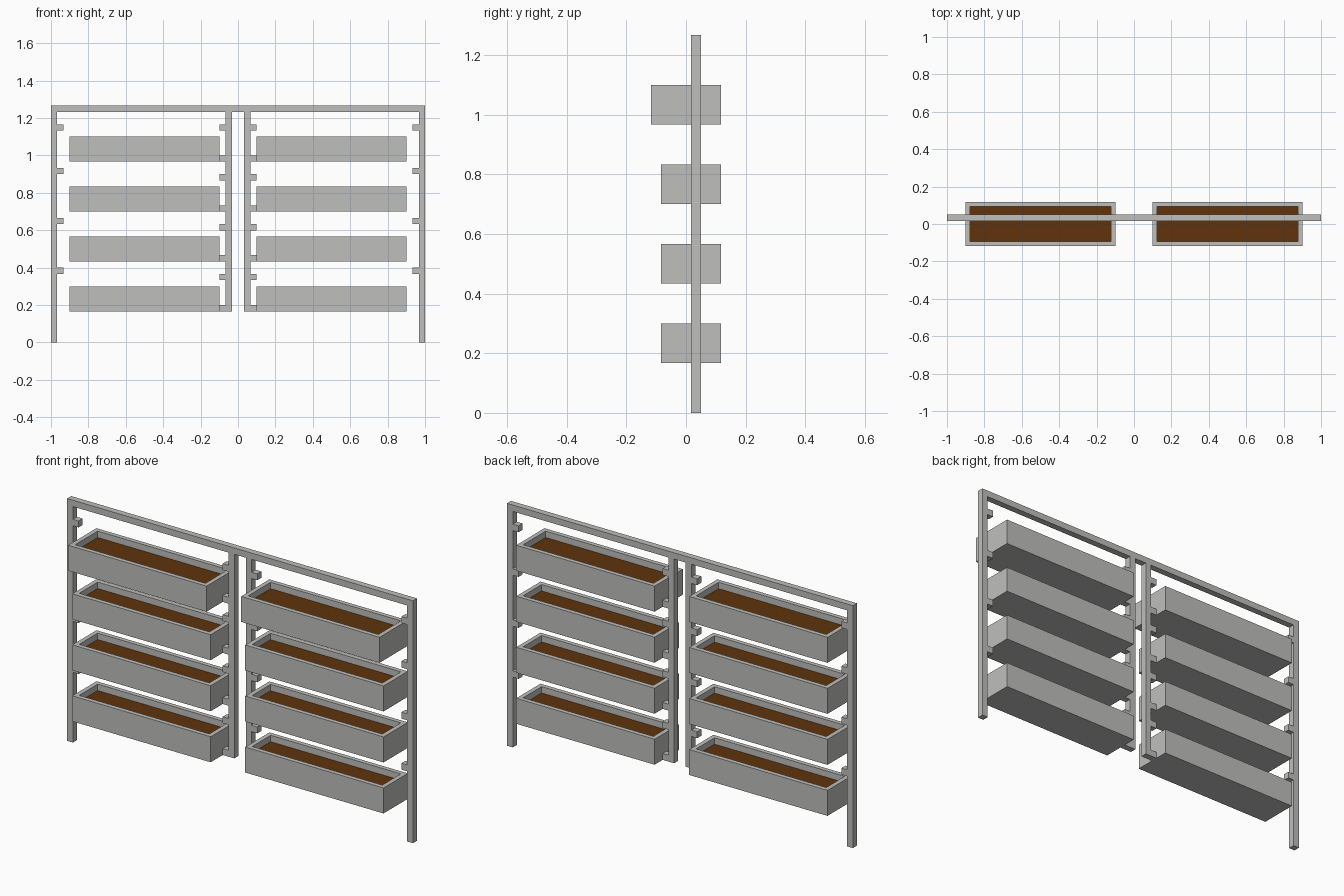
import bpy, bmesh

if "Cube" in bpy.data.objects:
    bpy.data.objects.remove(bpy.data.objects["Cube"])

U = 1 / 30  # the model sits on a regular grid of this step


def material(name, col):
    m = bpy.data.materials.new(name)
    m.diffuse_color = (*col, 1)
    m.use_nodes = True
    m.node_tree.nodes["Principled BSDF"].inputs["Base Color"].default_value = m.diffuse_color
    return m


GREY = material("light_grey", (0.52, 0.52, 0.51))
SOIL = material("soil_brown", (0.115, 0.034, 0.004))


def box(name, x0, x1, y0, y1, z0, z1, soil=False):
    """Axis-aligned box in grid steps; soil=True sinks a brown bed into the top."""
    bm = bmesh.new()
    bmesh.ops.create_cube(bm, size=1)
    for v in bm.verts:
        v.co.x = U * (x1 if v.co.x > 0 else x0)
        v.co.y = U * (y1 if v.co.y > 0 else y0)
        v.co.z = U * (z1 if v.co.z > 0 else z0)
    bm.normal_update()
    if soil:
        top = max(bm.faces, key=lambda f: f.calc_center_median().z)
        bmesh.ops.inset_region(bm, faces=[top], thickness=U)
        new = bmesh.ops.extrude_discrete_faces(bm, faces=[top])["faces"][0]
        bmesh.ops.translate(bm, verts=new.verts, vec=(0, 0, -U))
        new.material_index = 1
    me = bpy.data.meshes.new(name)
    bm.to_mesh(me)
    bm.free()
    me.materials.append(GREY)
    me.materials.append(SOIL)
    ob = bpy.data.objects.new(name, me)
    bpy.context.collection.objects.link(ob)


Y0, Y1 = 0.5, 1.5  # frame depth

# top rail
box("top_rail", -30, 30, Y0, Y1, 37, 38)

for side, s in (("left", -1), ("right", 1)):
    def part(name, a, b, *rest, **kw):
        box(f"{side}_{name}", *sorted((s * a, s * b)), *rest, **kw)

    # posts
    part("outer_post", 29, 30, Y0, Y1, 0, 37)
    part("inner_post", 1, 2, Y0, Y1, 5, 37)
    # bracket pegs
    for z in (11, 19, 27, 34):
        part("outer_peg", 28, 29, Y0, Y1, z, z + 1)
    for z in (5, 10, 13, 18, 21, 26, 29, 34):
        part("inner_peg", 2, 3, Y0, Y1, z, z + 1)
    # planter troughs, the top one a step deeper towards the front
    for z in (5, 13, 21, 29):
        part("planter", 3, 27, -3.5 if z == 29 else -2.5, 3.5, z, z + 4, soil=True)
